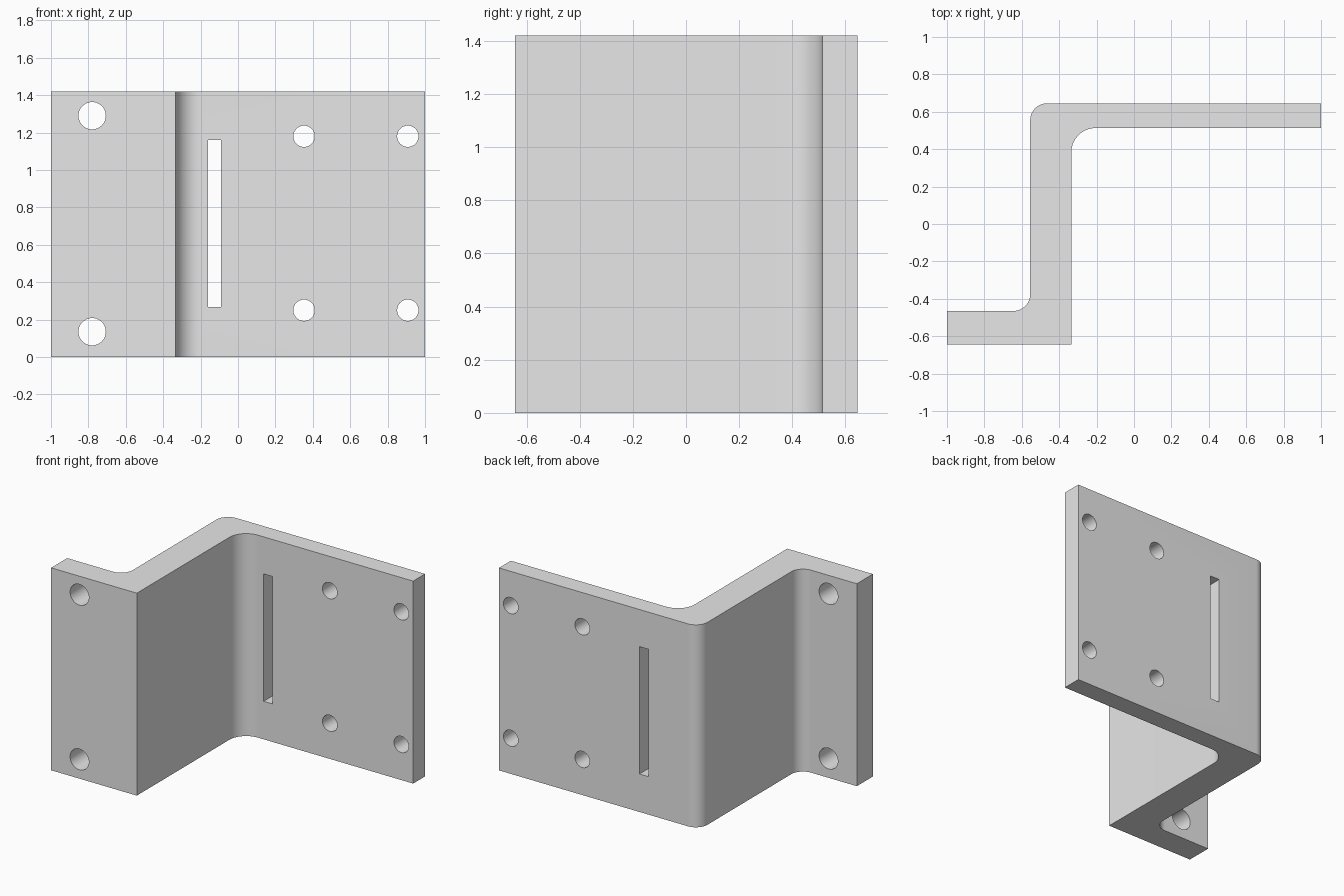
import bpy, bmesh, math
from mathutils import Vector, Matrix

cube = bpy.data.objects.get("Cube")
if cube:
    bpy.data.objects.remove(cube, do_unlink=True)

HEIGHT = 1.42

metal = bpy.data.materials.new("light grey metal")
metal.use_nodes = True
metal.diffuse_color = (0.8, 0.8, 0.8, 1)
metal.node_tree.nodes["Principled BSDF"].inputs["Base Color"].default_value = (0.8, 0.8, 0.8, 1)


def rounded(corners, steps=14):
    """Outline points, with each right-angled corner (x, y, radius) rounded off."""
    points = []
    for i, (x, y, r) in enumerate(corners):
        p = Vector((x, y))
        if not r:
            points.append(p)
            continue
        a = (Vector(corners[i - 1][:2]) - p).normalized() * r
        b = (Vector(corners[(i + 1) % len(corners)][:2]) - p).normalized() * r
        for k in range(steps + 1):
            t = math.pi / 2 * k / steps
            points.append(p + a + b - b * math.cos(t) - a * math.sin(t))
    return points


def make_object(name, bm):
    bmesh.ops.recalc_face_normals(bm, faces=bm.faces)
    mesh = bpy.data.meshes.new(name)
    bm.to_mesh(mesh)
    bm.free()
    mesh.materials.append(metal)
    obj = bpy.data.objects.new(name, mesh)
    bpy.context.collection.objects.link(obj)
    return obj


# Z-shaped bracket: plan outline extruded upward
outline = rounded([
    (-1, -0.643, 0), (-0.335, -0.643, 0), (-0.335, 0.513, 0.13), (1, 0.513, 0),
    (1, 0.645, 0), (-0.555, 0.645, 0.09), (-0.555, -0.465, 0.09), (-1, -0.465, 0),
])
bm = bmesh.new()
base = bm.faces.new([bm.verts.new((p.x, p.y, 0)) for p in outline])
top = bmesh.ops.extrude_face_region(bm, geom=[base])["geom"]
bmesh.ops.translate(bm, vec=(0, 0, HEIGHT), verts=[v for v in top if isinstance(v, bmesh.types.BMVert)])
bracket = make_object("bracket", bm)

# Cutters for the bolt holes and the slot
bm = bmesh.new()


def drill(x, z, y, radius):
    matrix = Matrix.Translation((x, y, z)) @ Matrix.Rotation(math.pi / 2, 4, "X")
    bmesh.ops.create_cone(bm, cap_ends=True, segments=40, radius1=radius,
                          radius2=radius, depth=0.5, matrix=matrix)


for z in (0.135, 1.29):
    drill(-0.78, z, -0.55, 0.073)
for x in (0.353, 0.908):
    for z in (0.25, 1.18):
        drill(x, z, 0.58, 0.057)
slot = Matrix.Translation((-0.126, 0.58, 0.713)) @ Matrix.Diagonal((0.07, 0.5, 0.893, 1))
bmesh.ops.create_cube(bm, size=1, matrix=slot)
cutter = make_object("hole_cutters", bm)
cutter.hide_render = True
cutter.hide_set(True)

# Cut the holes, apply, and shade the bends and holes smooth
cut = bracket.modifiers.new("holes", "BOOLEAN")
cut.operation = "DIFFERENCE"
cut.solver = "EXACT"
cut.object = cutter
bpy.ops.object.select_all(action="DESELECT")
bracket.select_set(True)
bpy.context.view_layer.objects.active = bracket
bpy.ops.object.modifier_apply(modifier=cut.name)
bpy.data.objects.remove(cutter, do_unlink=True)
bpy.ops.object.shade_smooth_by_angle(angle=math.radians(30))
